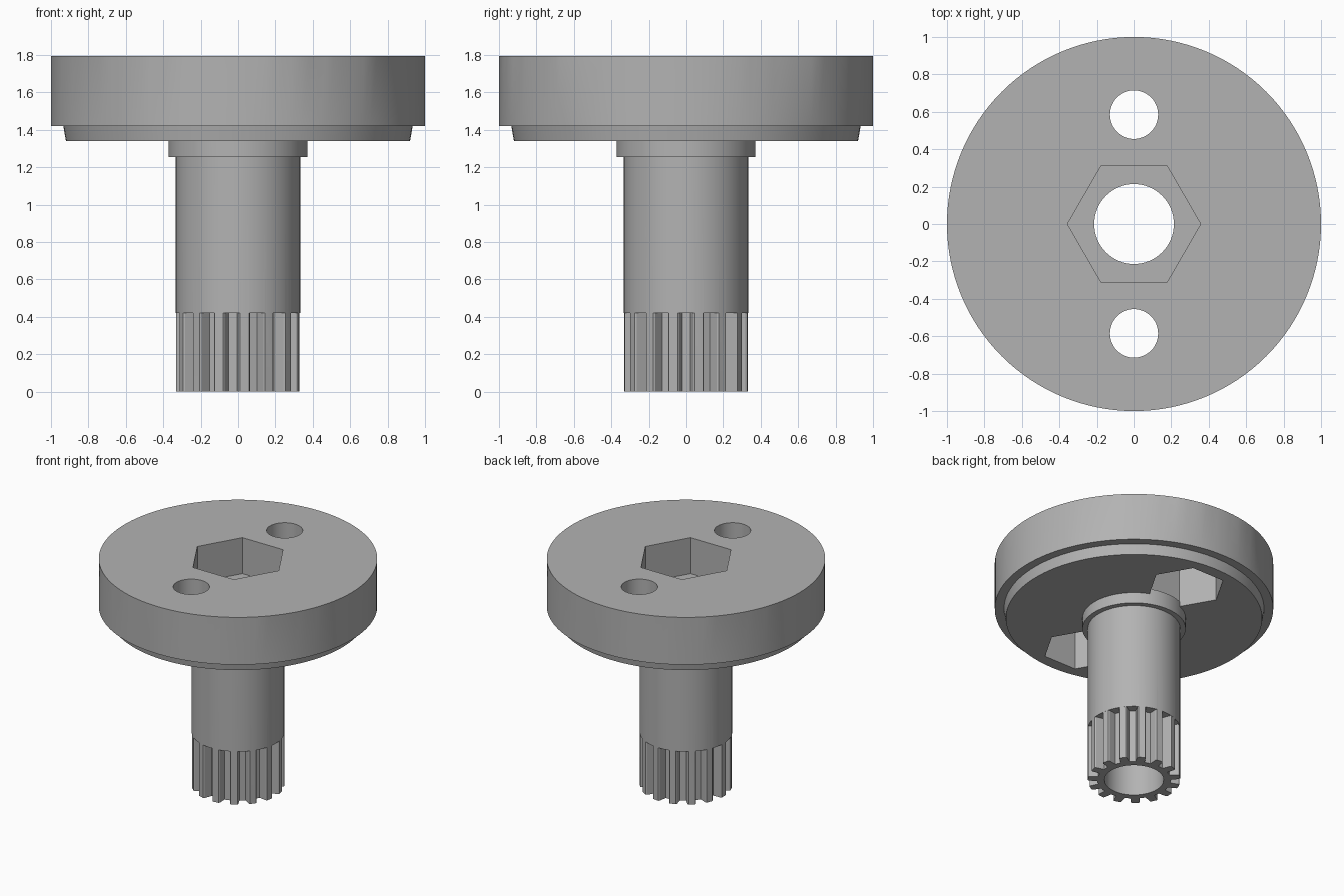
import bpy, bmesh, math

if "Cube" in bpy.data.objects:
    bpy.data.objects.remove(bpy.data.objects["Cube"])

grey = bpy.data.materials.new("grey metal")
grey.diffuse_color = (0.45, 0.45, 0.45, 1)
grey.use_nodes = True
grey.node_tree.nodes["Principled BSDF"].inputs["Base Color"].default_value = grey.diffuse_color


def prism(name, points, z0, z1):
    """Extrude a closed 2D outline from z0 to z1."""
    bm = bmesh.new()
    face = bm.faces.new([bm.verts.new((x, y, z0)) for x, y in points])
    top = bmesh.ops.extrude_face_region(bm, geom=[face])
    verts = [v for v in top["geom"] if isinstance(v, bmesh.types.BMVert)]
    bmesh.ops.translate(bm, verts=verts, vec=(0, 0, z1 - z0))
    bmesh.ops.recalc_face_normals(bm, faces=bm.faces)
    mesh = bpy.data.meshes.new(name)
    bm.to_mesh(mesh)
    bm.free()
    mesh.materials.append(grey)
    ob = bpy.data.objects.new(name, mesh)
    bpy.context.collection.objects.link(ob)
    return ob


def ring(r, n, cy=0.0):
    return [(r * math.cos(math.tau * i / n), cy + r * math.sin(math.tau * i / n))
            for i in range(n)]


def combine(ob, other, operation):
    """Apply a boolean and discard the second object."""
    mod = ob.modifiers.new("boolean", "BOOLEAN")
    mod.operation, mod.solver, mod.object = operation, "EXACT", other
    bpy.context.view_layer.objects.active = ob
    bpy.ops.object.modifier_apply(modifier=mod.name)
    bpy.data.objects.remove(other)


# Flange disc with a chamfered lower rim
hub = prism("splined_hub", ring(1.0, 128), 1.34, 1.795)
for v in hub.data.vertices:
    if v.co.z < 1.4:
        v.co.x *= 0.92
        v.co.y *= 0.92
combine(hub, prism("rim", ring(1.0, 128), 1.42, 1.795), "UNION")

# Bolt holes with hexagonal nut pockets underneath
for y in (-0.585, 0.585):
    combine(hub, prism("bolt_hole", ring(0.13, 48, y), 1.2, 1.9), "DIFFERENCE")
    combine(hub, prism("nut_pocket", ring(0.28, 6, y), 1.2, 1.65), "DIFFERENCE")

# Collar and shaft
combine(hub, prism("collar", ring(0.372, 96), 1.255, 1.38), "UNION")
combine(hub, prism("shaft", ring(0.333, 96), 0.42, 1.40), "UNION")

# Spline teeth
TEETH = 15
outline = []
for i in range(TEETH):
    mid = math.pi + math.tau * i / TEETH
    for r, part in ((0.265, -0.30), (0.325, -0.22), (0.333, -0.17), (0.333, 0.17),
                    (0.325, 0.22), (0.265, 0.30)):
        a = mid + part * math.tau / TEETH
        outline.append((r * math.cos(a), r * math.sin(a)))
combine(hub, prism("spline", outline, 0.0, 0.6), "UNION")

# Central bore and hexagonal socket
combine(hub, prism("bore", ring(0.214, 64), -0.1, 1.9), "DIFFERENCE")
combine(hub, prism("hex_socket", ring(0.357, 6), 1.51, 1.9), "DIFFERENCE")

bpy.ops.object.select_all(action="DESELECT")
hub.select_set(True)
bpy.context.view_layer.objects.active = hub
bpy.ops.object.shade_smooth_by_angle(angle=math.radians(20))
